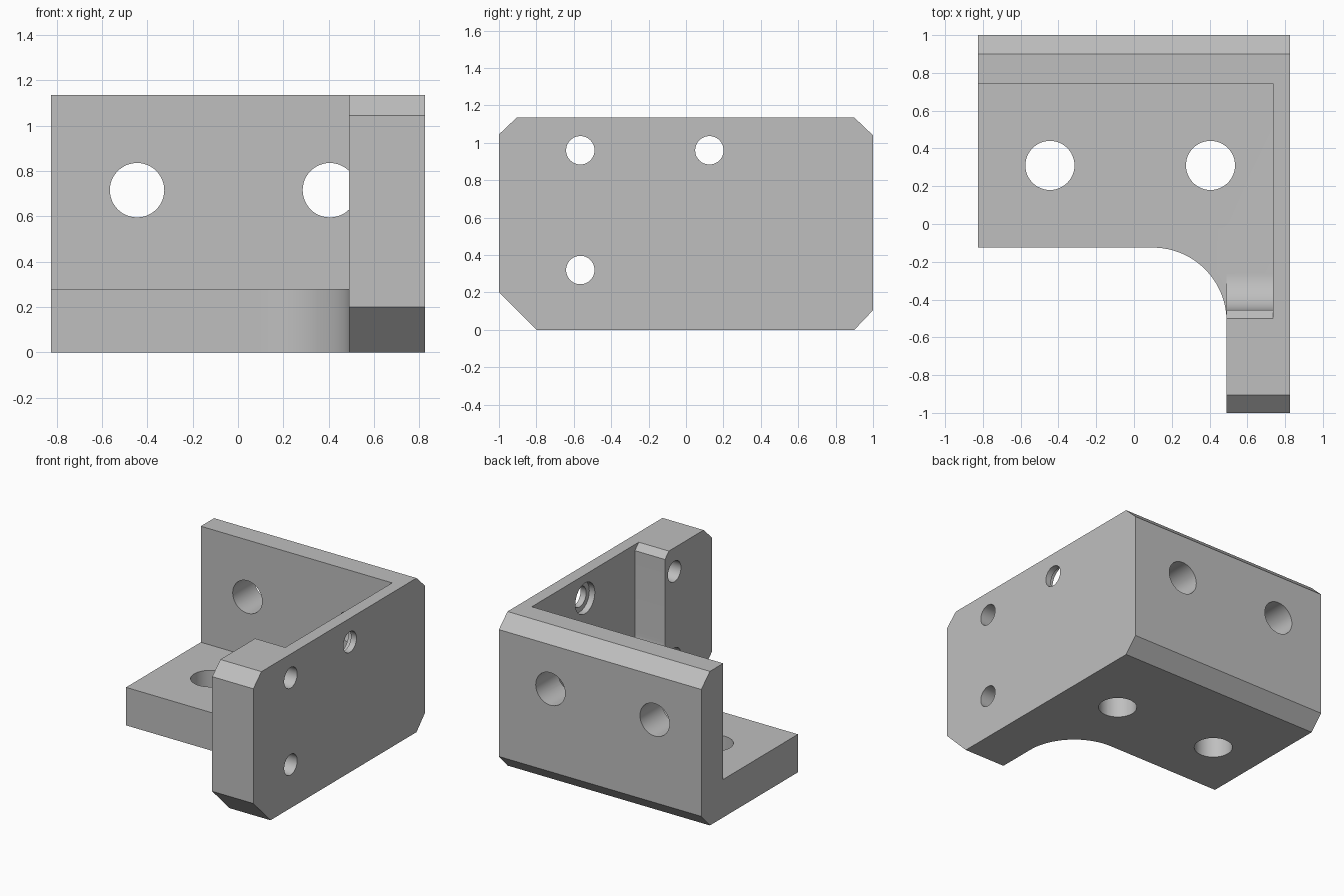
import bpy, bmesh
from math import sin, cos, pi
from mathutils import Vector

cube = bpy.data.objects.get("Cube")
if cube:
    bpy.data.objects.remove(cube, do_unlink=True)

grey = bpy.data.materials.new("plain grey")
grey.use_nodes = True
colour = (0.52, 0.52, 0.52, 1)
grey.diffuse_color = colour
grey.node_tree.nodes["Principled BSDF"].inputs["Base Color"].default_value = colour

W, H = 0.825, 1.135      # half width, height
FLOOR, WALL = 0.28, 0.745  # floor thickness, inner face of back wall
POST, SIDE = 0.49, 0.735   # inner faces of post and side wall


def prism(name, outline, axis, lo, hi):
    """Extrude a flat outline along an axis (0 = x, 1 = y, 2 = z)."""
    def place(p):
        q = list(p)
        q.insert(axis, lo)
        return q
    bm = bmesh.new()
    face = bm.faces.new([bm.verts.new(place(p)) for p in outline])
    new = bmesh.ops.extrude_face_region(bm, geom=[face])["geom"]
    shift = Vector((0, 0, 0))
    shift[axis] = hi - lo
    bmesh.ops.translate(bm, vec=shift, verts=[v for v in new if isinstance(v, bmesh.types.BMVert)])
    bmesh.ops.recalc_face_normals(bm, faces=bm.faces)
    mesh = bpy.data.meshes.new(name)
    bm.to_mesh(mesh)
    bm.free()
    mesh.materials.append(grey)
    obj = bpy.data.objects.new(name, mesh)
    bpy.context.collection.objects.link(obj)
    return obj


def arc(cx, cy, r, start, end, steps):
    return [(cx + r * cos(start + (end - start) * i / steps),
             cy + r * sin(start + (end - start) * i / steps)) for i in range(steps + 1)]


def hole(name, centre, r, axis, lo, hi):
    return prism(name, arc(*centre, r, 0, 2 * pi, 48)[:-1], axis, lo, hi)


def rect(x0, x1, y0, y1):
    return [(x0, y0), (x1, y0), (x1, y1), (x0, y1)]


# Solid block with chamfered corners, seen from the side
bracket = prism("corner_bracket", [
    (-0.8, 0), (0.9, 0), (1, 0.105), (1, 1.04), (0.9, H),
    (-0.905, H), (-1, 1.045), (-1, 0.2)], 0, -W, W)

# Pocket behind the post, with its rounded foot and chamfered top edge
pocket = [(-0.6, H + 0.1), (-0.455, H - 0.045)]
pocket += arc(-0.26, FLOOR + 0.195, 0.195, pi, 1.5 * pi, 16)
pocket += [(WALL, FLOOR), (WALL, H + 0.1)]
cutters = [prism("pocket_cutter", pocket, 0, POST - 0.1, SIDE)]

# Open space above the floor
cutters.append(prism("open_space_cutter", rect(-1, POST, -1.2, WALL), 2, FLOOR, 2))

# Front notch in the floor, with its rounded inner corner
notch = [(-1, -1.2), (POST, -1.2)]
notch += arc(POST - 0.39, -0.515, 0.39, 0, pi / 2, 32) + [(-1, -0.125)]
cutters.append(prism("floor_notch_cutter", notch, 2, -0.5, 0.6))

# Bolt holes in the back wall and the floor
for x in (-0.445, 0.405):
    cutters.append(hole("back_wall_hole", (x, 0.715), 0.12, 1, 0.6, 1.2))
    cutters.append(hole("floor_hole", (x, 0.31), 0.13, 2, -0.2, 0.5))

# Small holes through the side, one with a wider recess inside
for y, z in ((-0.565, 0.96), (-0.565, 0.32), (0.125, 0.96)):
    cutters.append(hole("side_hole", (y, z), 0.076, 0, 0.3, 1))
cutters.append(hole("side_hole_recess", (0.125, 0.96), 0.113, 0, 0.6, SIDE + 0.045))

# Cut every shape out of the block
bpy.ops.object.select_all(action="DESELECT")
bpy.context.view_layer.objects.active = bracket
bracket.select_set(True)
for cutter in cutters:
    cutter.hide_render = True
    mod = bracket.modifiers.new("cut", "BOOLEAN")
    mod.operation, mod.solver, mod.object = "DIFFERENCE", "EXACT", cutter
    bpy.ops.object.modifier_apply(modifier=mod.name)
    bpy.data.objects.remove(cutter, do_unlink=True)

bpy.ops.object.shade_smooth_by_angle(angle=pi / 6)
